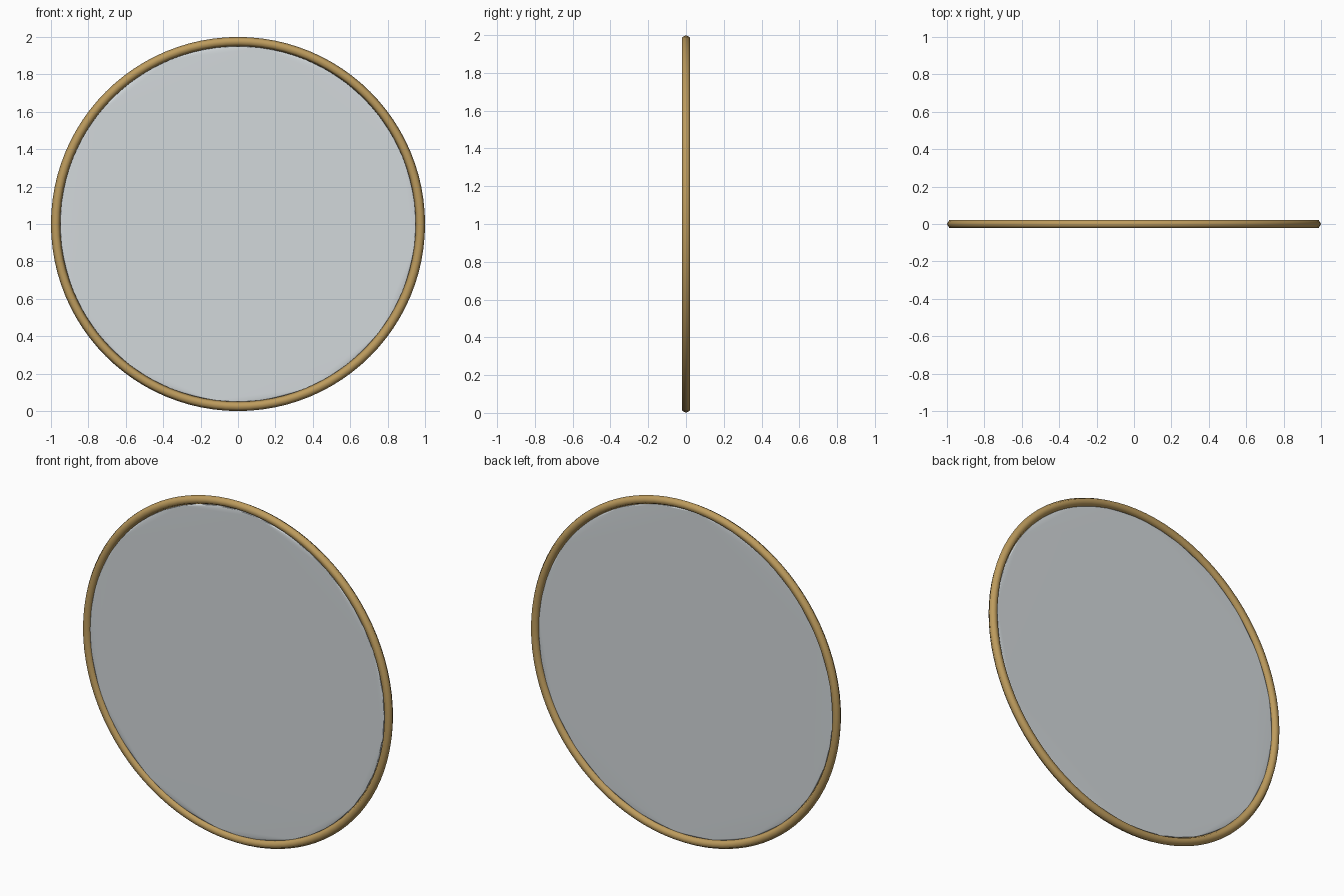
import bpy
from math import pi

cube = bpy.data.objects.get("Cube")
if cube:
    bpy.data.objects.remove(cube, do_unlink=True)


def make_material(name, rgb):
    mat = bpy.data.materials.new(name)
    mat.use_nodes = True
    mat.diffuse_color = (*rgb, 1)
    mat.node_tree.nodes["Principled BSDF"].inputs["Base Color"].default_value = (*rgb, 1)
    return mat


def finish(name, mat):
    obj = bpy.context.object
    obj.name = name
    obj.data.materials.append(mat)
    bpy.ops.object.transform_apply(location=False, rotation=True, scale=False)
    bpy.ops.object.shade_smooth()
    return obj


brass = make_material("brass", (0.51, 0.33, 0.11))
silver = make_material("silver_glass", (0.65, 0.69, 0.71))

CENTRE_Z = 1.0
TUBE = 0.025
SEGMENTS = 96

# Round frame with a six-sided section
bpy.ops.mesh.primitive_torus_add(
    major_radius=1 - TUBE, minor_radius=TUBE,
    major_segments=SEGMENTS, minor_segments=6,
    location=(0, 0, CENTRE_Z), rotation=(pi / 2, 0, 0))
finish("round_frame", brass)

# Thin mirror pane filling the frame, with soft rim shading
bpy.ops.mesh.primitive_cylinder_add(
    vertices=SEGMENTS, radius=1 - 2 * TUBE, depth=0.012,
    location=(0, -0.003, CENTRE_Z), rotation=(pi / 2, 0, 0))
pane = finish("mirror_pane", silver)
split = pane.modifiers.new("triangles", 'TRIANGULATE')
split.ngon_method = 'BEAUTY'
soft = pane.modifiers.new("soft_rim", 'WEIGHTED_NORMAL')
soft.mode = 'FACE_AREA'
